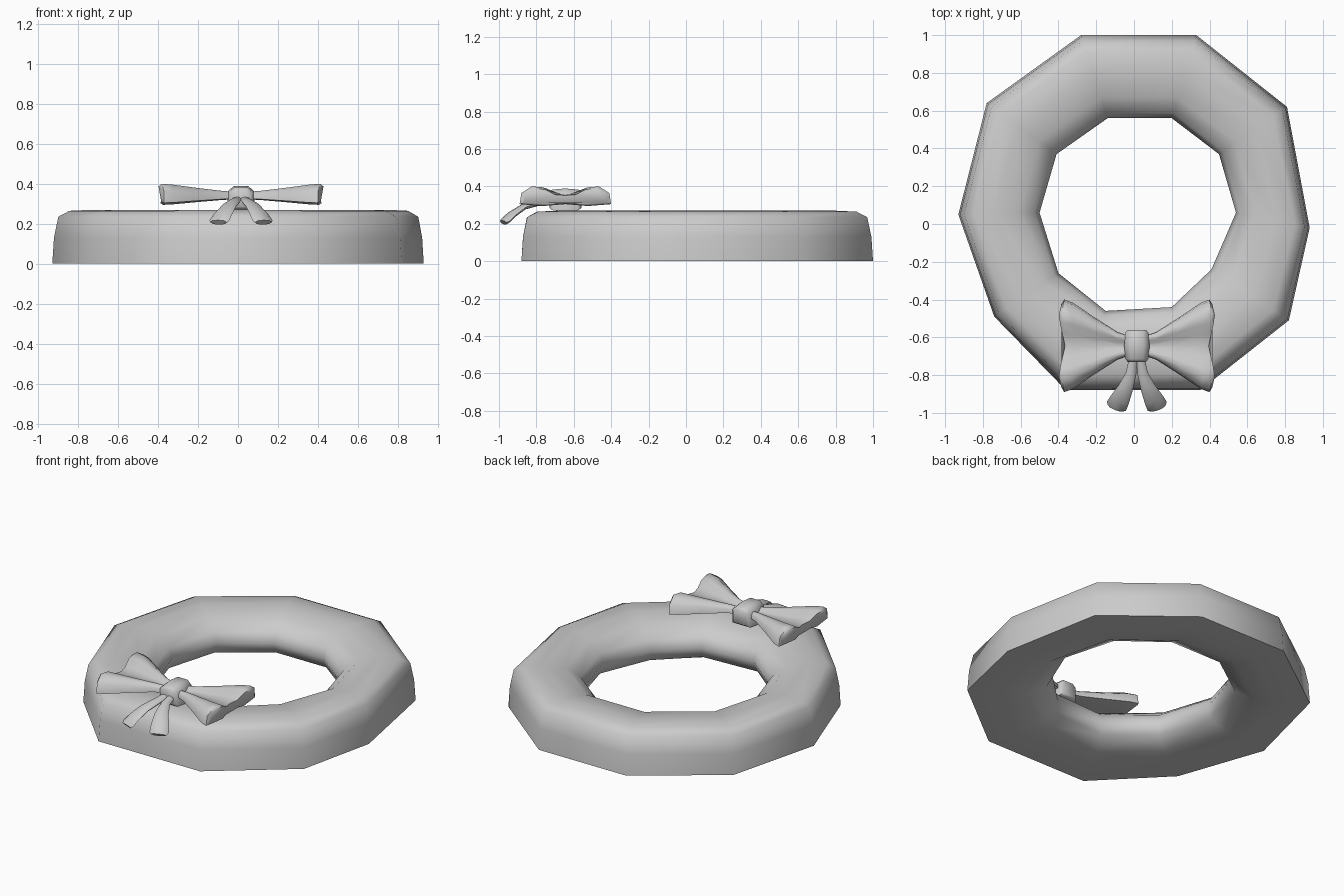
import bpy, bmesh, math
from mathutils import Vector

cube = bpy.data.objects.get("Cube")
if cube:
    bpy.data.objects.remove(cube)

grey = bpy.data.materials.new("plain_grey")
grey.use_nodes = True
grey.diffuse_color = (0.6, 0.6, 0.6, 1)
grey.node_tree.nodes["Principled BSDF"].inputs["Base Color"].default_value = (0.6, 0.6, 0.6, 1)


def loft(name, rings, closed=False, sharp=60):
    """Skin a list of equal point loops, capping the ends unless closed."""
    bm = bmesh.new()
    loops = [[bm.verts.new(p) for p in ring] for ring in rings]
    n = len(loops[0])
    pairs = list(zip(loops, loops[1:]))
    if closed:
        pairs.append((loops[-1], loops[0]))
    else:
        bm.faces.new(loops[0])
        bm.faces.new(loops[-1])
    for a, b in pairs:
        for i in range(n):
            j = (i + 1) % n
            bm.faces.new((a[i], a[j], b[j], b[i]))
    bmesh.ops.recalc_face_normals(bm, faces=bm.faces)
    mesh = bpy.data.meshes.new(name)
    bm.to_mesh(mesh)
    bm.free()
    mesh.materials.append(grey)
    obj = bpy.data.objects.new(name, mesh)
    bpy.context.collection.objects.link(obj)
    bpy.ops.object.select_all(action='DESELECT')
    obj.select_set(True)
    bpy.context.view_layer.objects.active = obj
    bpy.ops.object.shade_smooth_by_angle(angle=math.radians(sharp))
    return obj


# Wreath: ten-sided ring with a flat-based, rounded section
outer = [(.93, -.02), (.81, .62), (.33, 1), (-.28, 1), (-.78, .64),
         (-.93, .05), (-.74, -.49), (-.36, -.88), (.35, -.88), (.82, -.51)]
inner = [(.54, .06), (.45, .37), (.2, .56), (-.14, .56), (-.41, .37),
         (-.5, .06), (-.4, -.26), (-.15, -.46), (.2, -.44), (.41, -.24)]
section = [(1, 0), (.98, .13), (.93, .235), (.8, .265), (.55, .27), (.25, .25),
           (.06, .19), (0, .13), (.06, .06), (.3, .01), (.6, 0)]
rings = []
for o, i in zip(outer, inner):
    o, i = Vector(o), Vector(i)
    rings.append([(*i.lerp(o, t), z) for t, z in section])
loft("wreath_ring", rings, closed=True)

CX, CY = .015, -.645

# Bow loops: a pinched outline that widens away from the knot
half = [(0, .355), (.06, .36), (.12, .395), (.18, .4), (.235, .365), (.245, .305), (.12, .295)]
outline = half + [(0, .305)] + [(-y, z) for y, z in reversed(half[1:])]
for side, label in ((1, "left"), (-1, "right")):
    rings = []
    for reach, wide, tall in ((.03, .2, .35), (.1, .3, .45), (.22, .62, .7), (.33, .93, .95),
                              (.375, 1, 1), (.39, .9, .8)):
        ring = []
        for y, z in outline:
            # the open end is scalloped: shorter at the middle and at the tips
            scallop = .035 * (abs(abs(y) - .17) / .17) * (reach / .39)
            ring.append((CX + side * (reach + .025 * reach / .39 - scallop),
                         CY + y * wide, .338 + (z - .338) * tall))
        rings.append(ring)
    loft(label + "_bow_loop", rings)

    # Ribbon tails: thin flared strips dropping over the front of the ring
    path = [(.015, -.68, .325, .02), (.03, -.79, .312, .028), (.06, -.87, .29, .04),
            (.09, -.93, .25, .052), (.108, -.965, .217, .056), (.112, -.975, .207, .045)]
    rings = []
    for k, (x, y, z, w) in enumerate(path):
        a = Vector(path[max(k - 1, 0)][:3])
        b = Vector(path[min(k + 1, len(path) - 1)][:3])
        along = (b - a).normalized()
        across = Vector((-along.y, along.x, 0)).normalized()
        up = along.cross(across).normalized()
        ring = []
        for s in range(8):
            ang = math.tau * s / 8
            p = Vector((x, y, z)) + across * w * math.cos(ang) + up * .016 * math.sin(ang)
            ring.append((CX + side * p.x, p.y, p.z))
        rings.append(ring)
    loft(label + "_ribbon_tail", rings)

# Knot: rounded block with a bulging middle
rings = []
for y, r in ((-.085, .75), (-.07, .95), (0, 1.05), (.07, .95), (.085, .75)):
    rings.append([(CX + .064 * r * sx, CY + y, .328 + .058 * r * sz)
                  for sx, sz in ((-1, -1), (-1, .55), (-.55, 1), (.55, 1), (1, .55), (1, -1))])
loft("bow_knot", rings)
